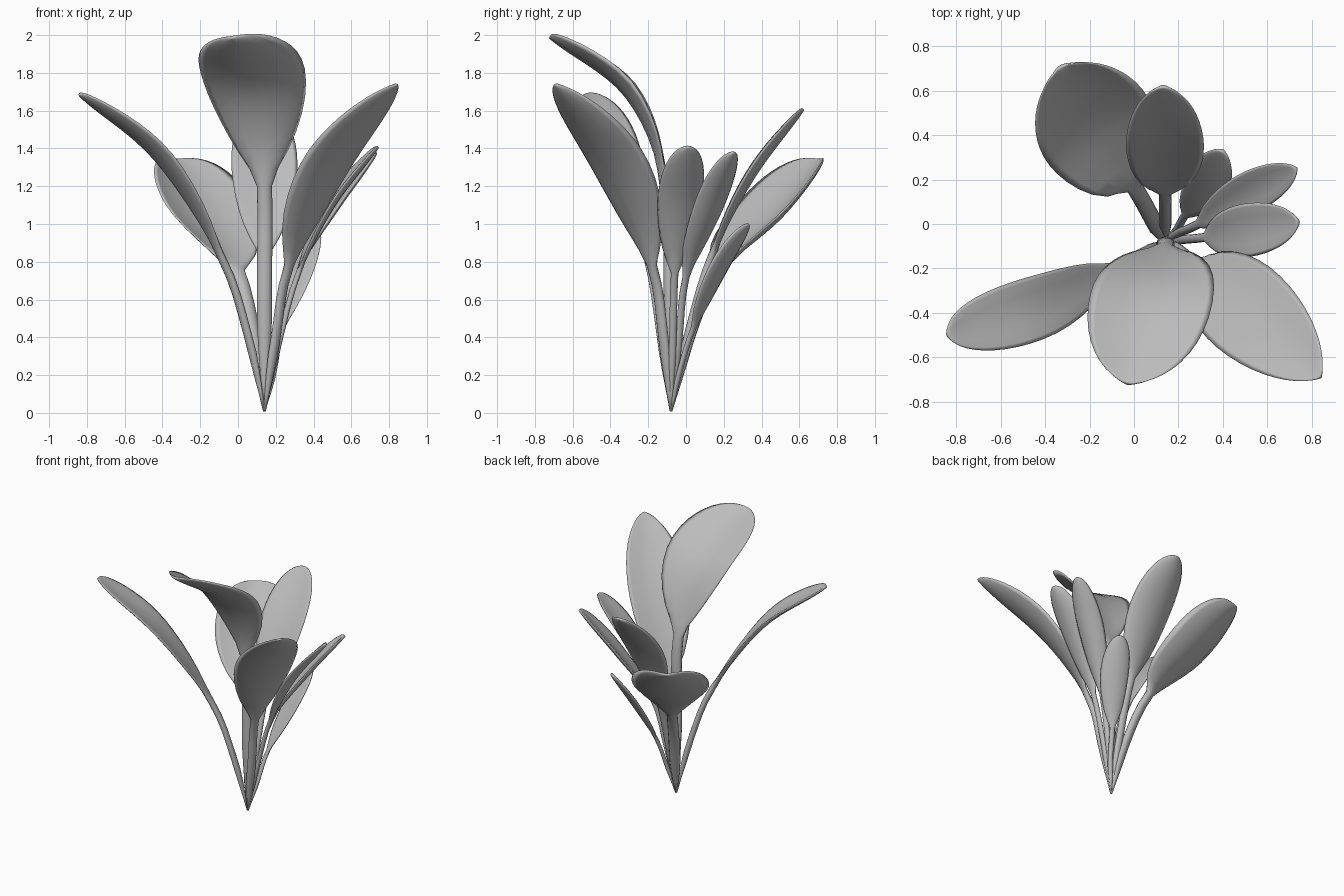
import bpy, bmesh, math
from mathutils import Vector, Matrix

cube = bpy.data.objects.get("Cube")
if cube:
    bpy.data.objects.remove(cube, do_unlink=True)

grey = bpy.data.materials.new("leaf_grey")
grey.use_nodes = True
colour = (0.5, 0.5, 0.5, 1)
grey.diffuse_color = colour
grey.node_tree.nodes["Principled BSDF"].inputs["Base Color"].default_value = colour

ROOT = Vector((0.14, -0.08, 0.01))
RING = 12
UP = Vector((0, 0, 1))


def spline(pts, t):
    """Smooth curve through pts; returns position and tangent."""
    ext = [2 * pts[0] - pts[1]] + pts + [2 * pts[-1] - pts[-2]]
    i = min(int(t), len(pts) - 2)
    a, b, c, d = ext[i:i + 4]
    f = t - i
    k1, k2, k3 = c - a, 2 * a - 5 * b + 4 * c - d, 3 * b - a - 3 * c + d
    pos = b + (k1 * f + k2 * f ** 2 + k3 * f ** 3) / 2
    return pos, (k1 + 2 * k2 * f + 3 * k3 * f ** 2).normalized()


def leaf(name, stalk, neck, middle, tip, width, cup=0.04, radius=0.02,
         peak=0.58, point=0.5, yaw=0.0):
    """Round stalk from the root that flattens into a cupped blade.
    peak: where the blade is widest; point: how sharp its tip is."""
    pts = [ROOT] + [Vector(p) for p in (stalk, neck, middle, tip)]
    heading = pts[-1] - ROOT
    flat_side = UP.cross(heading).normalized()
    flat_side.rotate(Matrix.Rotation(yaw, 3, 'Z'))
    taper = point * peak / (1 - peak)

    # Stations: even along the stalk, closer together towards the tip
    stations = [i / 4 for i in range(8)]
    stations += [2 + 1.998 * math.sin(i / 18 * math.pi / 2) for i in range(19)]
    bm = bmesh.new()
    rings = []
    for t in stations:
        pos, tangent = spline(pts, t)
        side = (flat_side - tangent * flat_side.dot(tangent)).normalized()
        normal = tangent.cross(side)
        u = max(0, (t - 2) / 2)
        shape = (u / peak) ** taper * ((1 - u) / (1 - peak)) ** point
        stem = radius * min(1, 0.2 + 1.2 * t) * (1 - u)
        half = max(stem, shape * width / 2)
        thick = max(0.008 + 0.008 * shape, stem * 0.75 * (1 - u) ** 3)
        ring = []
        for k in range(RING):
            a = 2 * math.pi * k / RING
            lift = math.sin(a) * thick + cup * shape * math.cos(a) ** 2
            ring.append(bm.verts.new(pos + side * half * math.cos(a) + normal * lift))
        rings.append(ring)
    for low, high in zip(rings, rings[1:]):
        for k in range(RING):
            n = (k + 1) % RING
            bm.faces.new((low[k], low[n], high[n], high[k]))
    bm.faces.new(rings[0][::-1])
    bm.faces.new(rings[-1])
    bmesh.ops.recalc_face_normals(bm, faces=bm.faces)
    for f in bm.faces:
        f.smooth = True
    mesh = bpy.data.meshes.new(name)
    bm.to_mesh(mesh)
    bm.free()
    mesh.materials.append(grey)
    obj = bpy.data.objects.new(name, mesh)
    bpy.context.collection.objects.link(obj)


# Tall leaves at the front
leaf("front_leaf", (0.14, -0.09, 0.65), (0.14, -0.11, 1.2), (0.1, -0.31, 1.68),
     (-0.03, -0.72, 1.99), width=0.55, cup=0.07, radius=0.04, peak=0.62, point=0.55,
     yaw=0.25)
leaf("front_left_leaf", (0.2, -0.12, 0.4), (0.27, -0.18, 0.78), (0.5, -0.38, 1.29),
     (0.84, -0.69, 1.74), width=0.43, cup=0.05, radius=0.03, peak=0.55, point=0.68)
leaf("front_right_leaf", (0.05, -0.13, 0.42), (-0.09, -0.2, 0.83), (-0.42, -0.37, 1.35),
     (-0.84, -0.5, 1.69), width=0.29, cup=0.03, radius=0.028, peak=0.62, point=0.48)

# Broad leaves at the back
leaf("back_right_leaf", (0.09, 0.01, 0.38), (0.0, 0.17, 0.75), (-0.18, 0.45, 1.03),
     (-0.33, 0.71, 1.34), width=0.54, cup=0.09, radius=0.038, peak=0.57, point=0.45)
leaf("back_leaf", (0.14, 0.02, 0.45), (0.14, 0.14, 0.84), (0.14, 0.35, 1.25),
     (0.13, 0.62, 1.61), width=0.35, radius=0.028, peak=0.57)

# Small leaves on the left
leaf("back_left_small_leaf", (0.19, -0.03, 0.23), (0.23, 0.04, 0.45), (0.33, 0.18, 0.75),
     (0.4, 0.33, 1.0), width=0.2, cup=0.02, radius=0.018)
leaf("left_rear_leaf", (0.2, -0.04, 0.36), (0.29, 0.0, 0.72), (0.5, 0.13, 1.07),
     (0.73, 0.25, 1.38), width=0.19, cup=0.03)
leaf("left_leaf", (0.22, -0.07, 0.38), (0.32, -0.06, 0.74), (0.5, -0.03, 1.1),
     (0.74, 0.01, 1.41), width=0.24, cup=0.03)
